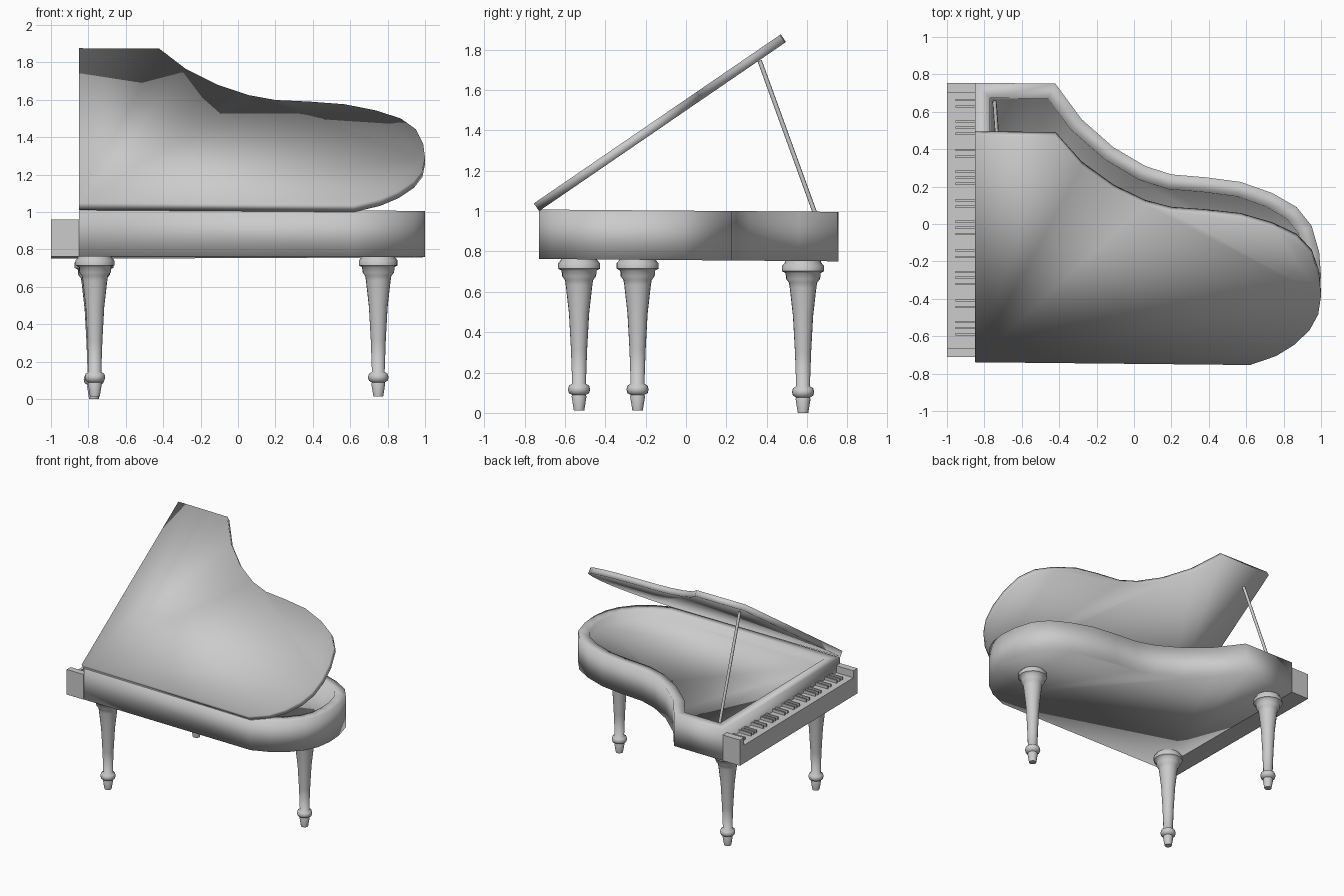
import bpy, bmesh, math
from mathutils import Matrix, Vector

if "Cube" in bpy.data.objects:
    bpy.data.objects.remove(bpy.data.objects["Cube"])

grey = bpy.data.materials.new("light_grey")
grey.use_nodes = True
grey.diffuse_color = (0.6, 0.6, 0.6, 1)
grey.node_tree.nodes["Principled BSDF"].inputs["Base Color"].default_value = (0.6, 0.6, 0.6, 1)

# Curved outline shared by the case and the lid
OUTLINE = [(-0.85, 0.755), (-0.42, 0.75), (-0.28, 0.56), (-0.11, 0.41), (0.06, 0.31),
           (0.2, 0.265), (0.38, 0.25), (0.57, 0.225), (0.74, 0.165), (0.87, 0.09),
           (0.95, -0.01), (0.99, -0.15), (1.0, -0.28), (0.985, -0.4), (0.94, -0.5),
           (0.86, -0.595), (0.76, -0.67), (0.62, -0.728), (-0.85, -0.71)]

# The body drops slightly towards the back
SLOPE = Matrix.Identity(4)
SLOPE[2][1] = -0.008


def finish(bm, name, matrix, angle=180):
    bmesh.ops.recalc_face_normals(bm, faces=bm.faces)
    mesh = bpy.data.meshes.new(name)
    bm.to_mesh(mesh)
    bm.free()
    mesh.transform(matrix)
    mesh.materials.append(grey)
    obj = bpy.data.objects.new(name, mesh)
    bpy.context.collection.objects.link(obj)
    bpy.ops.object.select_all(action='DESELECT')
    obj.select_set(True)
    bpy.context.view_layer.objects.active = obj
    bpy.ops.object.shade_smooth_by_angle(angle=math.radians(angle))


def slab(points, z0, z1):
    """Extrude an outline and return the mesh and its top face."""
    bm = bmesh.new()
    base = bm.faces.new([bm.verts.new((x, y, z0)) for x, y in points])
    ext = bmesh.ops.extrude_face_region(bm, geom=[base])["geom"]
    for v in ext:
        if isinstance(v, bmesh.types.BMVert):
            v.co.z = z1
    bmesh.ops.recalc_face_normals(bm, faces=bm.faces)
    return bm, max(bm.faces, key=lambda f: f.calc_center_median().z)


def add_box(bm, lo, hi):
    lo, hi = Vector(lo), Vector(hi)
    m = Matrix.Translation((lo + hi) / 2) @ Matrix.Diagonal((*(hi - lo), 1))
    bmesh.ops.create_cube(bm, size=1, matrix=m)


# Case with a flat rim around the sunken soundboard
bm, top = slab(OUTLINE, 0.757, 1.002)
bmesh.ops.inset_region(bm, faces=[top], thickness=0.08, use_even_offset=True)
bmesh.ops.inset_region(bm, faces=[top], thickness=0.004, use_even_offset=True)
for v in top.verts:
    v.co.z -= 0.06
finish(bm, "case", SLOPE)

# Propped lid, hinged along the straight side
bm, top = slab(OUTLINE, 0, 0.046)
swing = (Matrix.Translation((0, -0.728, 1.0)) @ Matrix.Rotation(math.radians(34.4), 4, 'X')
         @ Matrix.Translation((0, 0.728, 0)))
finish(bm, "lid", swing)

# Keyboard bed with a cheek block at each end
for name, y0, y1, z1 in (("keyboard", -0.67, 0.705, 0.9),
                         ("front_cheek", -0.712, -0.662, 0.955),
                         ("back_cheek", 0.703, 0.755, 0.96)):
    bm = bmesh.new()
    add_box(bm, (-1, y0, 0.757), (-0.85, y1, z1))
    finish(bm, name, SLOPE, 35)

# Raised keys in groups of two and three
bm = bmesh.new()
for octave in range(5):
    for step in (0, 0.035, 0.115, 0.147, 0.18):
        y = 0.663 - 0.268 * octave - step
        add_box(bm, (-0.955, y - 0.006, 0.895), (-0.85, y + 0.006, 0.922))
finish(bm, "raised_keys", SLOPE, 35)

# Turned legs
PROFILE = [(0.026, 0), (0.037, 0.068), (0.034, 0.076), (0.05, 0.085), (0.055, 0.103),
           (0.05, 0.122), (0.034, 0.132), (0.04, 0.3), (0.05, 0.48), (0.066, 0.62),
           (0.07, 0.645), (0.085, 0.665), (0.086, 0.692), (0.104, 0.702), (0.104, 0.728),
           (0.09, 0.745), (0.09, 0.76)]


def leg(name, x, y, z):
    bm = bmesh.new()
    verts = [bm.verts.new((r, 0, h)) for r, h in [(0, 0)] + PROFILE]
    edges = [bm.edges.new(pair) for pair in zip(verts, verts[1:])]
    bmesh.ops.spin(bm, geom=verts + edges, cent=(0, 0, 0), axis=(0, 0, 1),
                   angle=math.tau, steps=20)
    bmesh.ops.remove_doubles(bm, verts=bm.verts, dist=0.0005)
    finish(bm, name, Matrix.Translation((x, y, z)), 60)


leg("front_leg", -0.765, -0.53, 0.013)
leg("back_leg", -0.77, 0.58, 0)
leg("tail_leg", 0.75, -0.24, 0.013)

# Prop stick holding the lid
foot, head = Vector((-0.745, 0.65, 0.96)), Vector((-0.725, 0.365, 1.745))
stick = head - foot
bm = bmesh.new()
bmesh.ops.create_cone(bm, cap_ends=True, segments=8, radius1=0.011, radius2=0.011,
                      depth=stick.length)
turn = stick.to_track_quat('Z', 'Y').to_matrix().to_4x4()
finish(bm, "prop_stick", Matrix.Translation((foot + head) / 2) @ turn, 60)
